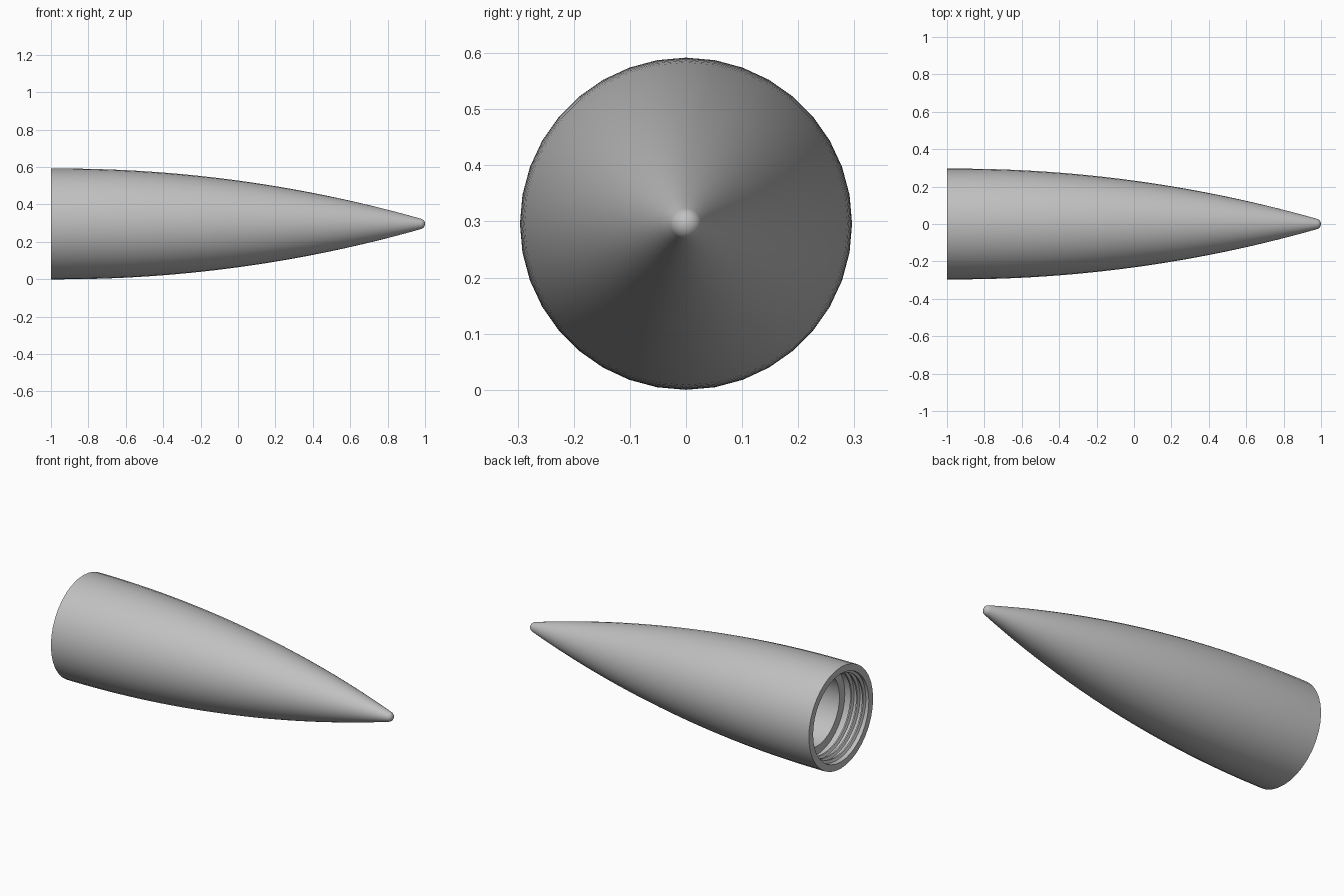
import bpy, bmesh
from math import sin, cos, pi, sqrt, asin, radians
from mathutils import Vector, Matrix

if "Cube" in bpy.data.objects:
    bpy.data.objects.remove(bpy.data.objects["Cube"], do_unlink=True)

SIDES = 36
RADIUS = 0.296          # base radius, also the height of the axis
TIP_R = 0.028           # radius of the rounded tip

grey = bpy.data.materials.new("light grey")
grey.use_nodes = True
grey.diffuse_color = (0.53, 0.53, 0.53, 1)
grey.node_tree.nodes["Principled BSDF"].inputs["Base Color"].default_value = grey.diffuse_color


def finish(name, bm):
    """Turn a bmesh into a smooth object with sharp creases."""
    bmesh.ops.recalc_face_normals(bm, faces=bm.faces)
    mesh = bpy.data.meshes.new(name)
    bm.to_mesh(mesh)
    bm.free()
    mesh.materials.append(grey)
    mesh.shade_smooth()
    mesh.set_sharp_from_angle(angle=radians(30))
    obj = bpy.data.objects.new(name, mesh)
    obj.location.z = RADIUS
    bpy.context.collection.objects.link(obj)
    return obj


def lathe(name, profile):
    """Spin (x, radius) points around the x axis."""
    bm = bmesh.new()
    verts = [bm.verts.new((x, 0, r)) for x, r in profile]
    edges = [bm.edges.new(pair) for pair in zip(verts, verts[1:])]
    bmesh.ops.spin(bm, geom=verts + edges, cent=(0, 0, 0), axis=(1, 0, 0),
                   angle=2 * pi, steps=SIDES)
    bmesh.ops.remove_doubles(bm, verts=bm.verts, dist=0.0002)
    return finish(name, bm)


# Outer ogive: a circular arc tangent to the short straight base
start, end, end_r = -0.95, 0.98, 0.027
length, drop = end - start, RADIUS - end_r
rho = (length ** 2 + drop ** 2) / (2 * drop)


def ogive(x):
    return RADIUS - rho + sqrt(rho ** 2 - max(x - start, 0) ** 2)


STEPS = 28
outer = [(-1, RADIUS)]
outer += [(start + length * i / STEPS, ogive(start + length * i / STEPS)) for i in range(STEPS + 1)]

# Rounded tip, continuing from the arc's end slope
slope = asin(length / rho)
for i in range(1, 9):
    a = slope + (pi / 2 - slope) * i / 8
    outer.append((1 - TIP_R + TIP_R * sin(a), TIP_R * cos(a) if i < 8 else 0))

# Hollow inside: threaded socket, shoulder, then a tapering cavity
BORE, SHOULDER, NECK = 0.257, -0.845, 0.208
inner = [(-1, BORE), (SHOULDER, BORE), (SHOULDER, NECK), (-0.78, NECK)]
for i in range(1, 13):
    x = -0.78 + 1.38 * i / 12
    inner.append((x, max(ogive(x) - 0.085 - 0.02 * i / 12, 0.02)))
inner.append((0.62, 0))

lathe("nose_cone", outer[::-1] + inner)

# Helical thread ridge lining the socket
PITCH, TURNS = 0.038, 3
section = [(-0.012, BORE + 0.004), (-0.004, BORE - 0.015), (0.004, BORE - 0.015), (0.012, BORE + 0.004)]
bm = bmesh.new()
rings = []
for i in range(SIDES * TURNS + 1):
    turn = Matrix.Rotation(2 * pi * i / SIDES, 3, 'X')
    x0 = -0.98 + PITCH * i / SIDES
    rings.append([bm.verts.new(turn @ Vector((x0 + dx, 0, r))) for dx, r in section])
for a, b in zip(rings, rings[1:]):
    for j in range(4):
        k = (j + 1) % 4
        bm.faces.new((a[j], a[k], b[k], b[j]))
bm.faces.new(rings[0])
bm.faces.new(rings[-1][::-1])
finish("screw_thread", bm)
